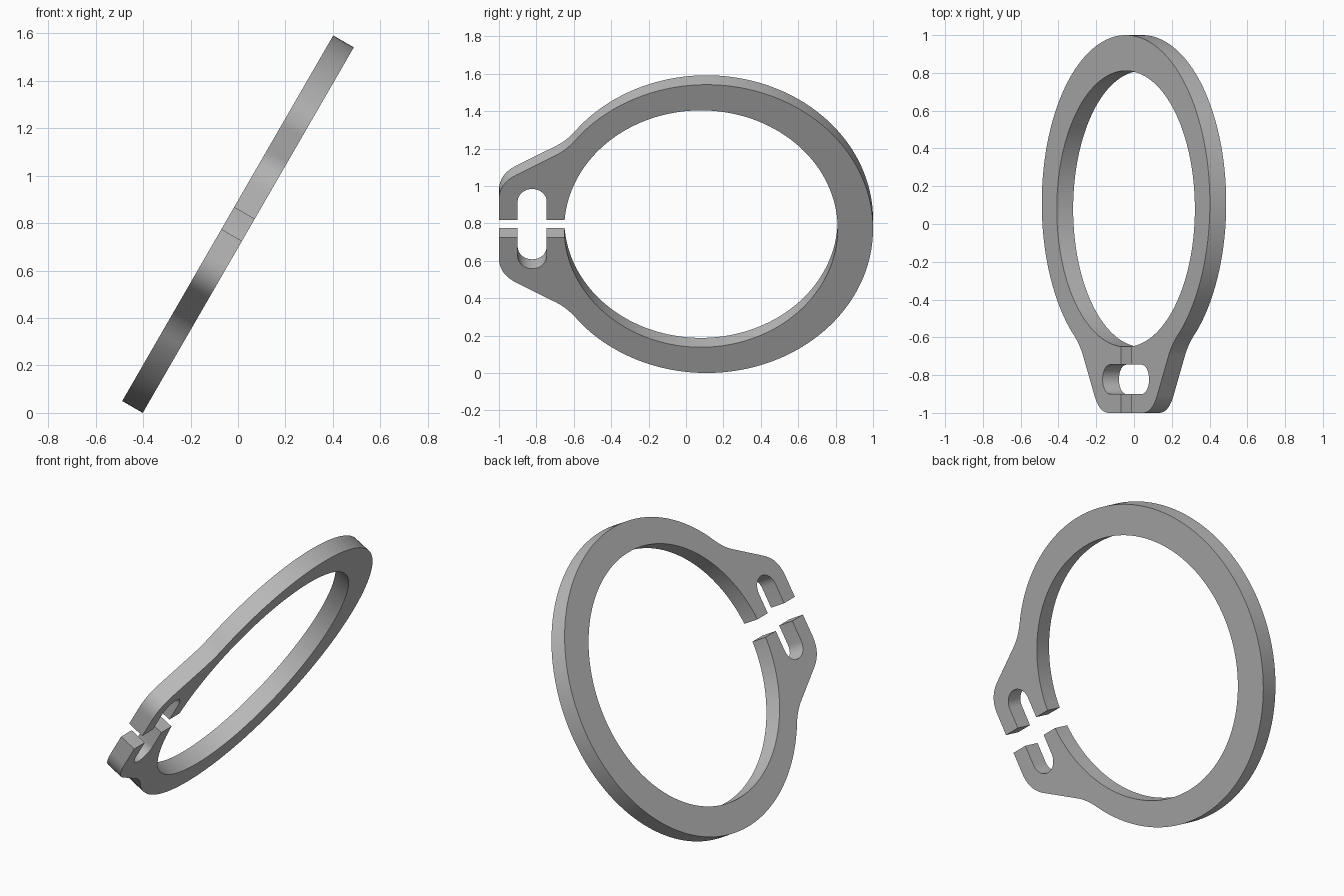
import bpy
import bmesh
from math import sin, cos, pi, sqrt, asin, acos, radians
from mathutils import Vector, Matrix

cube = bpy.data.objects.get("Cube")
if cube:
    bpy.data.objects.remove(cube, do_unlink=True)

# Ring proportions
OUTER_R, OUTER_C = 0.89, 0.11
INNER_R, INNER_C = 0.731, 0.08
THICKNESS = 0.1
GAP = 0.053
TILT = radians(30)


def arc(cx, cy, r, a0, a1, n):
    """Points along a circular arc, both ends included."""
    return [Vector((cx + r * cos(a0 + (a1 - a0) * i / n),
                    cy + r * sin(a0 + (a1 - a0) * i / n))) for i in range(n + 1)]


def round_corner(a, corner, b, n=10):
    """Quadratic blend from a to b, pulled towards the corner."""
    a, corner, b = Vector(a), Vector(corner), Vector(b)
    return [a * (1 - t) ** 2 + corner * 2 * t * (1 - t) + b * t * t
            for t in (i / n for i in range(n + 1))]


def half_outline():
    # Outer rim, from the far side round to the lug
    end = acos((-0.57 - OUTER_C) / OUTER_R)
    pts = arc(OUTER_C, 0, OUTER_R, 0, end, 72)
    # Concave blend into the lug, then its rounded tip
    pts += round_corner(pts[-1], (-0.628, 0.494), (-0.69, 0.457))[1:]
    pts += round_corner((-0.908, 0.332), (-1.0, 0.28), (-1.0, 0.18))
    # Lug end face and the half slot that opens into the gap
    r = 0.0775
    pts.append(Vector((-1.0, GAP)))
    pts.append(Vector((-0.8225 - r, GAP)))
    pts += arc(-0.8225, 0.246 - r, r, pi, 0, 20)
    pts.append(Vector((-0.8225 + r, GAP)))
    # Bore, from the gap back to the far side
    pts += arc(INNER_C, 0, INNER_R, pi - asin(GAP / INNER_R), 0, 80)
    return pts


# Full C outline, mirrored across the gap and extruded
half = half_outline()
mirrored = [Vector((p.x, -p.y)) for p in reversed(half[1:-1])]
bm = bmesh.new()
face = bm.faces.new([bm.verts.new((p.x, p.y, -THICKNESS / 2)) for p in half + mirrored])
top = bmesh.ops.extrude_face_region(bm, geom=[face])
bmesh.ops.translate(bm, vec=(0, 0, THICKNESS),
                    verts=[g for g in top["geom"] if isinstance(g, bmesh.types.BMVert)])

# Stand the flat ring up on its tilted plane
along = Vector((0, 1, 0))
up = Vector((sin(TILT), 0, cos(TILT)))
normal = along.cross(up)
height = OUTER_R * cos(TILT) + THICKNESS / 2 * sin(TILT)
frame = Matrix((along, up, normal)).transposed().to_4x4()
bm.transform(Matrix.Translation((0, 0, height)) @ frame)
bmesh.ops.recalc_face_normals(bm, faces=bm.faces)

mesh = bpy.data.meshes.new("retaining_ring")
bm.to_mesh(mesh)
bm.free()
ring = bpy.data.objects.new("retaining_ring", mesh)
bpy.context.scene.collection.objects.link(ring)

# Plain grey metal
steel = bpy.data.materials.new("grey_steel")
steel.use_nodes = True
colour = (0.5, 0.5, 0.5, 1)
steel.diffuse_color = colour
steel.node_tree.nodes["Principled BSDF"].inputs["Base Color"].default_value = colour
mesh.materials.append(steel)

# Smooth rims with crisp edges
bpy.context.view_layer.objects.active = ring
ring.select_set(True)
bpy.ops.object.shade_smooth_by_angle(angle=radians(30))
